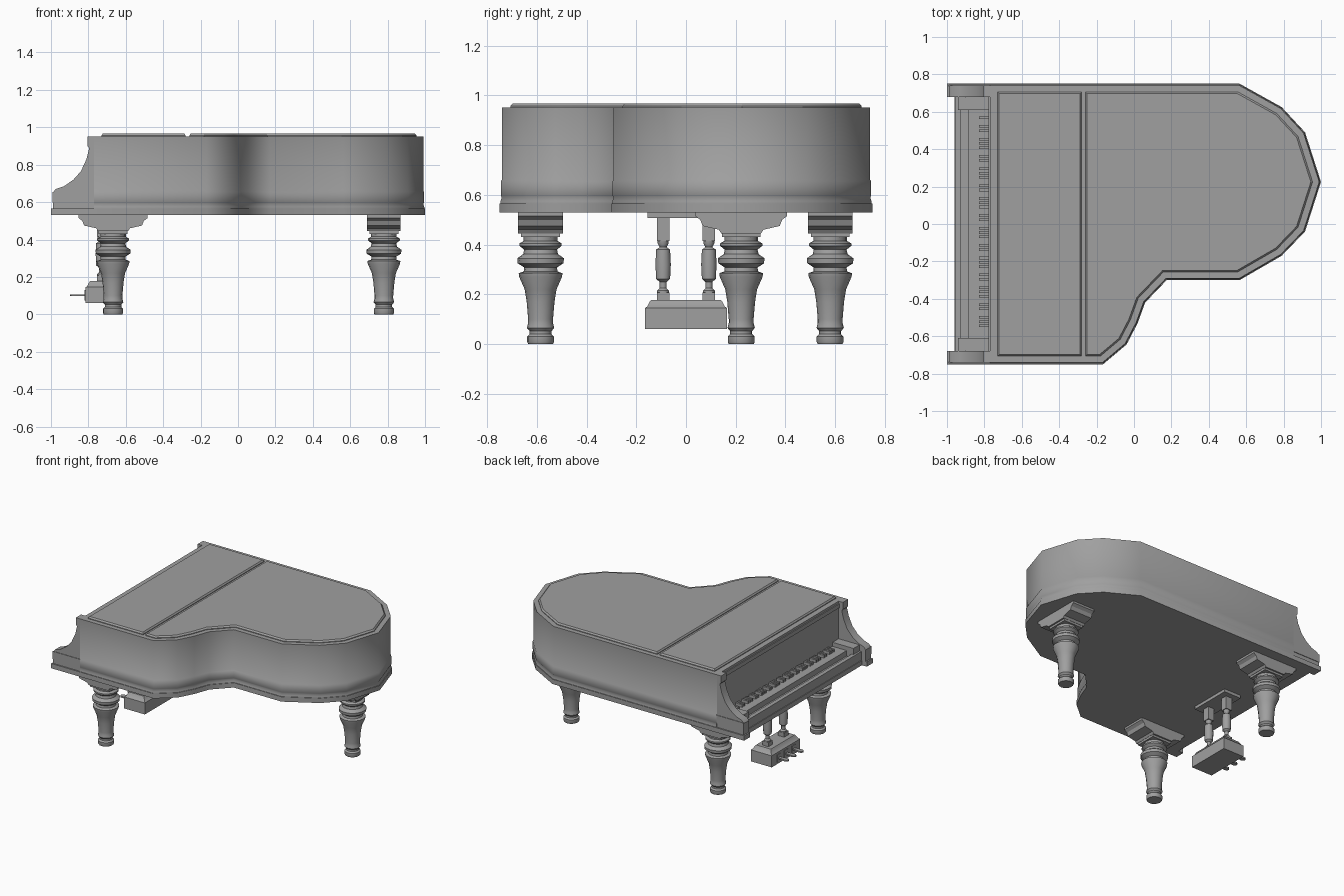
import bpy, bmesh, math
from mathutils import Vector

cube = bpy.data.objects.get("Cube")
if cube:
    bpy.data.objects.remove(cube, do_unlink=True)

grey = bpy.data.materials.new("plain grey")
grey.use_nodes = True
colour = (0.35, 0.35, 0.35, 1)
grey.diffuse_color = colour
grey.node_tree.nodes["Principled BSDF"].inputs["Base Color"].default_value = colour


def finish(name, bm, angle=30):
    bmesh.ops.recalc_face_normals(bm, faces=bm.faces)
    mesh = bpy.data.meshes.new(name)
    bm.to_mesh(mesh)
    bm.free()
    mesh.materials.append(grey)
    ob = bpy.data.objects.new(name, mesh)
    bpy.context.collection.objects.link(ob)
    bpy.ops.object.select_all(action='DESELECT')
    ob.select_set(True)
    bpy.context.view_layer.objects.active = ob
    bpy.ops.object.shade_smooth_by_angle(angle=math.radians(angle))
    return ob


def add_loft(bm, rings):
    """Skin a stack of equal-length point rings and cap both ends."""
    loops = [[bm.verts.new(p) for p in ring] for ring in rings]
    for a, b in zip(loops, loops[1:]):
        for i in range(len(a)):
            j = (i + 1) % len(a)
            bm.faces.new((a[i], a[j], b[j], b[i]))
    bm.faces.new(loops[0])
    bm.faces.new(loops[-1])


def loft(name, rings, angle=30):
    bm = bmesh.new()
    add_loft(bm, rings)
    return finish(name, bm, angle)


def add_box(bm, x0, x1, y0, y1, z0, z1):
    add_loft(bm, [[(x0, y0, z), (x1, y0, z), (x1, y1, z), (x0, y1, z)] for z in (z0, z1)])


def box(name, *size):
    bm = bmesh.new()
    add_box(bm, *size)
    return finish(name, bm)


def lathe(name, profile, x, y, sides=16):
    steps = [2 * math.pi * i / sides for i in range(sides)]
    return loft(name, [[(x + r * math.cos(a), y + r * math.sin(a), z) for a in steps]
                       for r, z in profile], 38)


def inset(points, t, front):
    """Move a clockwise outline inward by t, keeping its straight front end at x = front."""
    pts = [Vector(p) for p in points]
    result = []
    for i, p in enumerate(pts):
        d1 = (p - pts[i - 1]).normalized()
        d2 = (pts[(i + 1) % len(pts)] - p).normalized()
        n1, n2 = Vector((d1.y, -d1.x)), Vector((d2.y, -d2.x))
        q = p + (n1 + n2) * t / (1 + n1.dot(n2))
        if i in (0, len(pts) - 1):
            q.x = front
        result.append(q)
    return result


def at(points, z):
    return [(p[0], p[1], z) for p in points]


# Bent side and tail, seen in plan
curve = [(.565, .75), (.79, .625), (.915, .49), (1, .225), (.915, -.04), (.79, -.17),
         (.565, -.3), (.175, -.3), (.06, -.42), (.02, -.53), (-.04, -.645), (-.165, -.75)]

# Base moulding with a notch under the keyboard front
notch = [(-1, -.68), (-.96, -.68), (-.96, .68), (-1, .68)]
plan = [(-1, .75)] + curve + [(-1, -.75)] + notch
loft("base_moulding", [at(plan, .53), at(plan, .565)], 50)

# Case with a slightly proud lower band
FRONT = -.77
case_plan = [(FRONT, .75)] + curve + [(FRONT, -.75)]
steps = [(.004, .565), (.004, .575), (.009, .59), (.005, .597), (.005, .655),
         (.009, .66), (.009, .952)]
loft("case", [at(inset(case_plan, t, FRONT), z) for t, z in steps], 50)

# Lid in two panels with bevelled edges
lid_steps = [(.043, 0, .95), (.043, 0, .957), (.052, .008, .967)]
loft("main_lid", [at(inset([(-.26, .75)] + curve + [(-.26, -.75)], t, -.26 + e), z)
                  for t, e, z in lid_steps], 25)
loft("front_lid", [[(-.73 + e, .75 - t, z), (-.28 - e, .75 - t, z),
                    (-.28 - e, t - .75, z), (-.73 + e, t - .75, z)]
                   for t, e, z in lid_steps], 25)

# Scrolled arms beside the keyboard
arm = [(FRONT, .565), (-.99, .565), (-.99, .65), (-.975, .67), (-.93, .685), (-.88, .72),
       (-.84, .765), (-.81, .83), (-.795, .89), (-.805, .9), (-.805, .952), (FRONT, .952)]
for side, word in ((1, "left"), (-1, "right")):
    loft(word + "_arm", [[(x, side * y, z) for x, z in arm] for y in (.68, .741)], 35)
    box(word + "_arm_band", -.992, FRONT, side * .735, side * .745, .597, .655)
    box(word + "_key_block", -.94, FRONT, side * .61, side * .68, .6, .675)

# Keyboard
box("key_bed", -.955, FRONT, -.68, .68, .56, .605)
box("key_slip", -.955, -.925, -.68, .68, .6, .63)
box("white_keys", -.885, FRONT, -.61, .61, .6, .645)
bm = bmesh.new()
pitch = 1.18 / 52
for k in range(1, 52):
    if k % 7 not in (2, 5):
        y = .59 - k * pitch
        add_box(bm, -.828, -.775, y - .007, y + .007, .64, .665)
finish("black_keys", bm)
box("fallboard_strip", -.777, FRONT, -.68, .68, .905, .935)

# Legs, each with a stepped bracket under the case
leg = [(.05, 0), (.054, .008), (.054, .03), (.044, .04), (.044, .052), (.055, .065),
       (.05, .085), (.05, .1), (.056, .17), (.064, .22), (.086, .27), (.088, .285),
       (.068, .292), (.066, .308), (.092, .325), (.094, .345), (.07, .362), (.066, .38),
       (.085, .395), (.085, .405), (.068, .415), (.068, .44)]
half = [(.185, .535), (.185, .515), (.165, .5), (.155, .475), (.09, .46), (.08, .445)]
bracket = half + [(-u, z) for u, z in reversed(half)]
for word, x, y, along_x in (("right_front", -.668, -.585, True),
                            ("left_front", -.668, .58, True),
                            ("tail", .78, .222, False)):
    lathe(word + "_leg", leg, x, y)
    rings = [[(x + u, y + w, z) if along_x else (x + w, y + u, z) for u, z in bracket]
             for w in (-.09, .09)]
    loft(word + "_leg_bracket", rings)
    box(word + "_leg_cap", x - .078, x + .078, y - .078, y + .078, .43, .45)

# Pedal lyre
LX = -.73
box("lyre_top_plate", LX - .07, LX + .07, -.155, .155, .508, .535)
post = [(.024, .2), (.024, .215), (.014, .225), (.014, .25), (.028, .262), (.031, .32),
        (.028, .38), (.014, .39), (.022, .405), (.022, .42)]
for side, word in ((1, "left"), (-1, "right")):
    y = side * .092
    lathe(word + "_lyre_post", post, LX, y, 12)
    box(word + "_post_head", LX - .025, LX + .025, y - .025, y + .025, .415, .51)
    box(word + "_post_foot", LX - .025, LX + .025, y - .025, y + .025, .17, .208)
box_steps = [(.165, .06), (.165, .145), (.157, .15), (.145, .172), (.14, .178)]
loft("pedal_box", [[(LX - h + .08, -h, z), (LX + h - .08, -h, z),
                    (LX + h - .08, h, z), (LX - h + .08, h, z)] for h, z in box_steps])

# Pedals with rounded tips
tip = [(-.875 + .022 * math.cos(a), .018 * math.sin(a))
       for a in (math.radians(60 + 30 * i) for i in range(9))]
for i, y in enumerate((-.085, 0, .085)):
    shape = [(LX - .07, .008)] + tip + [(LX - .07, -.008)]
    loft("pedal_%d" % (i + 1), [[(x, y + w, z) for x, w in shape] for z in (.097, .107)])
    box("pedal_%d_guard" % (i + 1), LX - .09, LX - .08, y - .02, y + .02, .075, .13)
